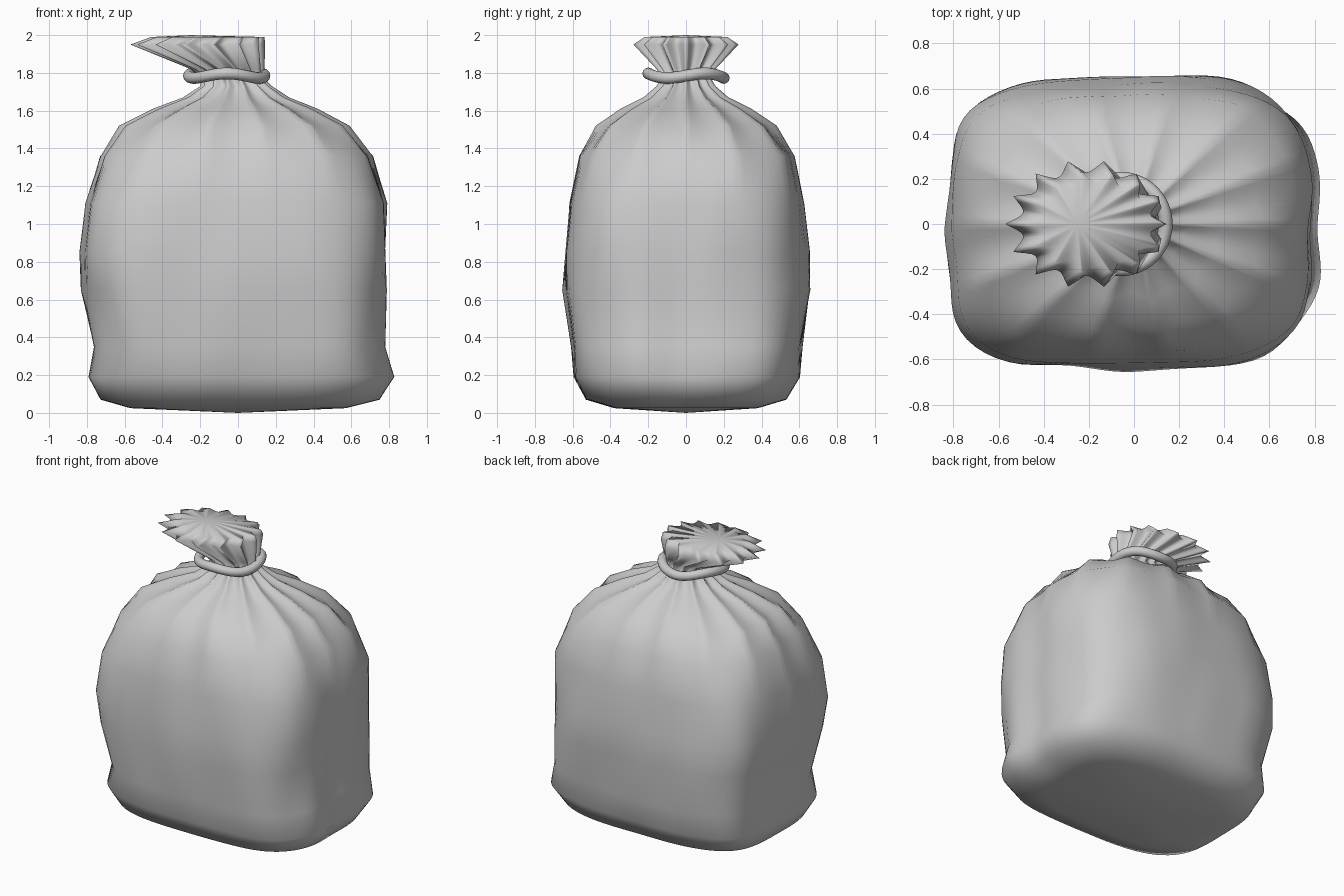
import bpy, bmesh, math
from mathutils import Vector, noise

if "Cube" in bpy.data.objects:
    bpy.data.objects.remove(bpy.data.objects["Cube"])

SEG, PLEATS = 112, 14

# Profile of the sack: height, x centre, half width, half depth
PROFILE = [
    (.025, 0, .57, .38), (.07, .01, .74, .53), (.19, .015, .81, .60),
    (.35, .01, .765, .61), (.65, -.01, .805, .645), (.85, -.02, .805, .64),
    (1.11, -.01, .785, .625), (1.36, -.01, .71, .57), (1.52, -.02, .605, .48),
    (1.61, -.015, .435, .35), (1.67, -.01, .28, .23), (1.73, -.01, .19, .16),
    (1.78, -.03, .16, .13), (1.82, -.055, .195, .16), (1.95, -.213, .357, .285),
    (1.99, -.16, .30, .225),
]


def make_object(name, loops, closed, base=None, top=None):
    """Bridge equal loops of points, smooth shaded, with optional end tips."""
    bm = bmesh.new()
    rings = [[bm.verts.new(p) for p in loop] for loop in loops]
    n = len(rings[0])
    pairs = list(zip(rings, rings[1:])) + ([(rings[-1], rings[0])] if closed else [])
    for a, b in pairs:
        for i in range(n):
            j = (i + 1) % n
            bm.faces.new((a[i], a[j], b[j], b[i]))
    for tip, ring in ((base, rings[0]), (top, rings[-1])):
        if tip:
            v = bm.verts.new(tip)
            for i in range(n):
                bm.faces.new((v, ring[i], ring[(i + 1) % n]))
    bmesh.ops.recalc_face_normals(bm, faces=bm.faces)
    for f in bm.faces:
        f.smooth = True
    mesh = bpy.data.meshes.new(name)
    bm.to_mesh(mesh)
    bm.free()
    bpy.context.collection.objects.link(bpy.data.objects.new(name, mesh))


def sack_ring(z, cx, rx, ry):
    # boxy body that turns round and pleated towards the neck
    up = min(max((z - 1.3) / .4, 0), 1)
    square = 3.5 - 1.5 * up
    pleat = .2 * up ** 1.5
    lump = .05 * (1 - up) * min(1, z / .3)
    points = []
    for i in range(SEG):
        t = 2 * math.pi * i / SEG
        c, s = math.cos(t), math.sin(t)
        r = (abs(c) ** square + abs(s) ** square) ** (-1 / square)
        r *= 1 - pleat * abs(math.sin(PLEATS * t / 2))
        r *= 1 + lump * noise.noise(Vector((c * 2.4, s * 2.4, z * 2.2 + 3)))
        points.append((cx + rx * r * c, ry * r * s, z))
    return points


# Sack, closed at the base and at the gathered mouth
make_object("sack", [sack_ring(*row) for row in PROFILE], False,
            base=(0, 0, 0), top=(-.25, 0, 2.0))


# Neck tie: slightly wavy cord ring
def tie_loop(t, tube=.031, sides=12):
    loop = []
    for k in range(sides):
        p = 2 * math.pi * k / sides
        r = .2 + tube * math.cos(p)
        loop.append((-.06 + r * math.cos(t), r * math.sin(t),
                     1.785 + .012 * math.sin(3 * t) + tube * math.sin(p)))
    return loop


make_object("neck_tie", [tie_loop(2 * math.pi * i / 64) for i in range(64)], True)
